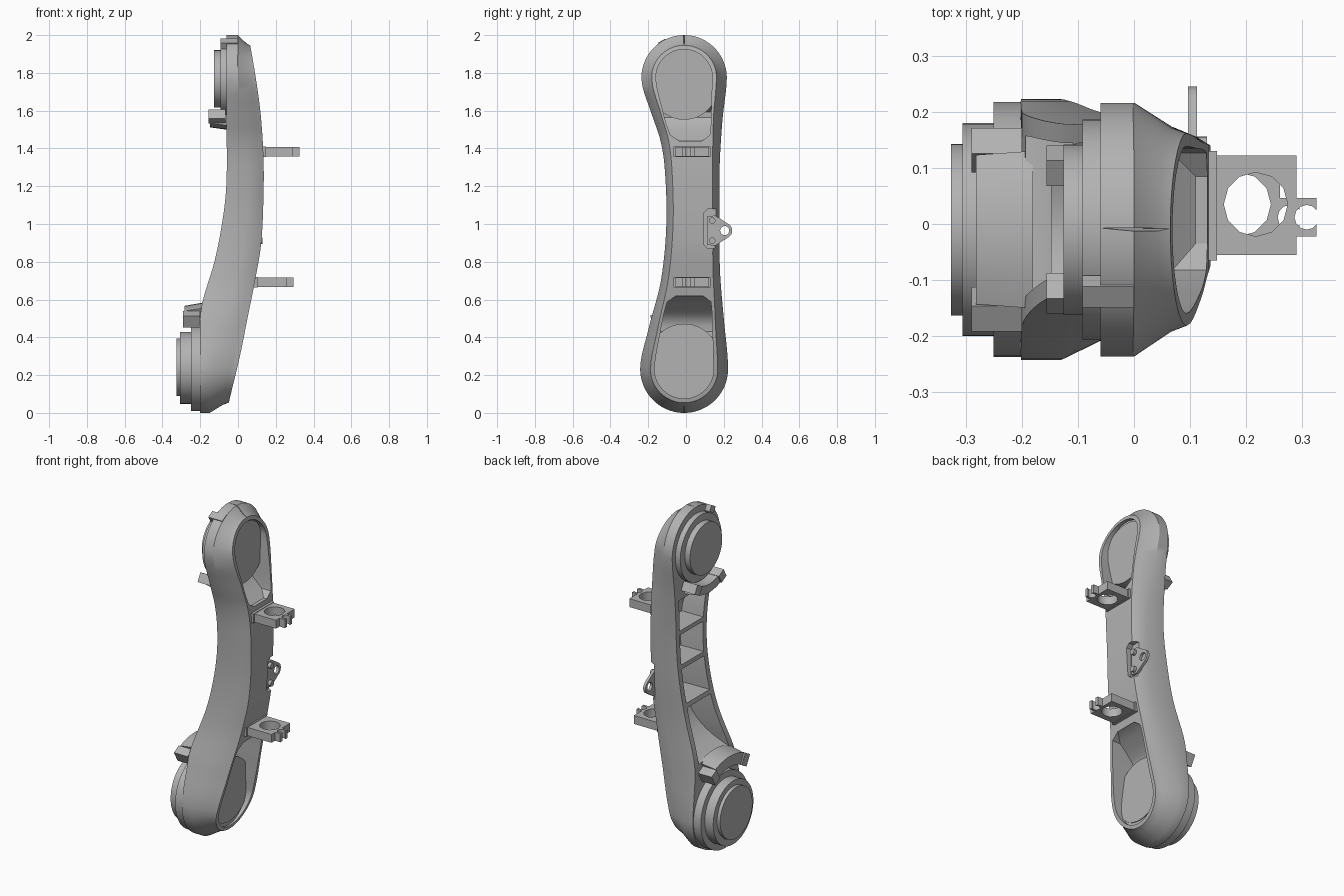
import bpy, bmesh, math
from mathutils import Matrix, Vector

if "Cube" in bpy.data.objects:
    bpy.data.objects.remove(bpy.data.objects["Cube"])

grey = bpy.data.materials.new("cast metal grey")
grey.use_nodes = True
color = (0.45, 0.45, 0.45, 1)
grey.diffuse_color = color
grey.node_tree.nodes["Principled BSDF"].inputs["Base Color"].default_value = color

Z_LOW, Z_HIGH = 0.2325, 1.774      # axes of the two joints
R_LOW, R_HIGH = 0.2325, 0.226
Y_MID = -0.01


def curve(*pts):
    """Smooth function through (z, value) points."""
    def slope(i):
        a, b = pts[max(i - 1, 0)], pts[min(i + 1, len(pts) - 1)]
        return (b[1] - a[1]) / (b[0] - a[0])

    def f(z):
        z = min(max(z, pts[0][0]), pts[-1][0])
        i = max(k for k in range(len(pts) - 1) if pts[k][0] <= z)
        (z0, v0), (z1, v1) = pts[i], pts[i + 1]
        h = z1 - z0
        t = (z - z0) / h
        u = 1 - t
        return (v0 * (1 + 2 * t) * u * u + slope(i) * h * t * u * u
                + v1 * (1 + 2 * u) * t * t - slope(i + 1) * h * u * t * t)
    return f


side_low = curve((0.02, -0.2), (Z_LOW, -0.2425), (0.45, -0.197), (0.7, -0.133), (1, -0.104),
                 (1.3, -0.113), (1.45, -0.137), (1.58, -0.181), (Z_HIGH, -0.236), (2, -0.185))
side_high = curve((0, 0.2), (Z_LOW, 0.2225), (0.5, 0.2), (0.75, 0.18), (1, 0.178),
                  (1.3, 0.178), (1.55, 0.193), (Z_HIGH, 0.216), (2, 0.2))
x_back = curve((0, -0.2), (0.5, -0.2), (0.6, -0.185), (0.8, -0.125), (1, -0.085),
               (1.2, -0.062), (1.5, -0.06), (2, -0.06))
x_mid = curve((0, -0.15), (0.24, -0.13), (0.4, -0.09), (0.8, 0.015), (1.2, 0.06),
              (1.6, 0.02), (1.78, 0), (2, 0))
x_face = curve((0, -0.06), (0.07, -0.045), (0.3, 0.01), (0.5, 0.05), (0.7, 0.09), (0.9, 0.123),
               (1.2, 0.136), (1.4, 0.133), (1.6, 0.118), (1.8, 0.09), (2, 0.055))
chamfer = curve((0, 0.043), (0.3, 0.043), (0.7, 0.024), (1.3, 0.024), (1.7, 0.043), (2, 0.043))
face_edge = curve((0, 0.054), (0.3, 0.054), (0.7, 0.038), (1.3, 0.038), (1.7, 0.054), (2, 0.054))


def outline(s, inset):
    """Arm silhouette: s below 0 is the low round end, above 1 the high one."""
    if 0 <= s <= 1:
        z = Z_LOW + s * (Z_HIGH - Z_LOW)
        return z, side_low(z) + inset, side_high(z) - inset
    a = (-s if s < 0 else s - 1) * math.pi / 2
    r = (R_LOW if s < 0 else R_HIGH) - inset
    z = Z_LOW - r * math.sin(a) if s < 0 else Z_HIGH + r * math.sin(a)
    return z, Y_MID - r * math.cos(a), Y_MID + r * math.cos(a)


def span(z):
    return (z - Z_LOW) / (Z_HIGH - Z_LOW)


def finish(name, bm):
    bmesh.ops.recalc_face_normals(bm, faces=bm.faces)
    mesh = bpy.data.meshes.new(name)
    bm.to_mesh(mesh)
    bm.free()
    mesh.materials.append(grey)
    ob = bpy.data.objects.new(name, mesh)
    bpy.context.collection.objects.link(ob)
    return ob


def loft(name, s0, s1, rings, n=40):
    """Stack of cross-sections; rings are (inset function, x function) pairs."""
    bm, rows = bmesh.new(), []
    for k in range(n + 1):
        s = s0 + (s1 - s0) * k / n
        left, right = [], []
        for inset, fx in rings:
            z, ya, yb = outline(s, inset(Z_LOW + s * (Z_HIGH - Z_LOW)))
            left.append(bm.verts.new((fx(z), ya, z)))
            right.append(bm.verts.new((fx(z), yb, z)))
        rows.append(left + right[::-1])
    m = len(rows[0])
    for a, b in zip(rows, rows[1:]):
        for j in range(m):
            bm.faces.new((a[j], a[(j + 1) % m], b[(j + 1) % m], b[j]))
    bm.faces.new(rows[0])
    bm.faces.new(rows[-1])
    return finish(name, bm)


def prism(name, pts, lo, hi, axis="x"):
    bm = bmesh.new()
    place = (lambda p, h: (h, *p)) if axis == "x" else (lambda p, h: (*p, h))
    a, b = [[bm.verts.new(place(p, h)) for p in pts] for h in (lo, hi)]
    bm.faces.new(a)
    bm.faces.new(b)
    for i in range(len(pts)):
        j = (i + 1) % len(pts)
        bm.faces.new((a[i], a[j], b[j], b[i]))
    return finish(name, bm)


def rect(a0, a1, b0, b1):
    return [(a0, b0), (a1, b0), (a1, b1), (a0, b1)]


def arc(ca, cb, r, start=0, stop=360, n=48):
    full = stop - start == 360
    angles = [math.radians(start + (stop - start) * i / (n if full else n - 1)) for i in range(n)]
    return [(ca + r * math.cos(t), cb + r * math.sin(t)) for t in angles]


def cut(ob, *cutters):
    bpy.context.view_layer.objects.active = ob
    for c in cutters:
        mod = ob.modifiers.new("cut", "BOOLEAN")
        mod.operation, mod.solver, mod.object = "DIFFERENCE", "EXACT", c
        bpy.ops.object.modifier_apply(modifier=mod.name)
        bpy.data.objects.remove(c)


def flat(value):
    return lambda z: value


parts = []

# Main arm with rounded ends and chamfered outer face
arm = loft("arm_body", -0.992, 1.992,
           [(flat(0), x_back), (flat(0), x_mid),
            (chamfer, lambda z: 0.3 * x_mid(z) + 0.7 * x_face(z)), (face_edge, x_face)], 120)

# Outer openings over both joints, narrowing to rounded corners
low_floor = curve((0, -0.055), (0.37, -0.055), (0.39, -0.055), (0.42, -0.11), (0.45, -0.115),
                  (0.5, -0.1), (0.56, -0.03), (0.62, 0.07))
low_rim = curve((0.2, 0.076), (0.3, 0.076), (0.5, 0.062), (0.58, 0.06), (0.605, 0.068), (0.62, 0.1))
high_floor = curve((1.44, 0.11), (1.49, 0.045), (1.55, -0.015), (1.6, -0.015), (1.63, 0.047),
                   (1.65, 0.047), (2, 0.047))
high_rim = curve((1.44, 0.1), (1.455, 0.068), (1.48, 0.06), (1.57, 0.062), (1.72, 0.076), (2, 0.076))
cutters = [loft("low_opening", -0.98, span(0.62), [(low_rim, low_floor), (low_rim, flat(0.4))], 60),
           loft("high_opening", span(1.44), 1.98, [(high_rim, high_floor), (high_rim, flat(0.4))], 60)]

# Ribbed pockets on the inner side
pocket_floor = curve((0.56, -0.19), (0.62, -0.08), (0.7, 0), (0.8, 0.045), (0.9, 0.07),
                     (1.1, 0.08), (1.35, 0.08), (1.43, 0.05), (1.5, -0.045))
for z0, z1 in ((0.56, 0.87), (0.895, 1.09), (1.115, 1.29), (1.315, 1.5)):
    cutters.append(loft("pocket", span(z0), span(z1), [(flat(0.022), flat(-0.6)), (flat(0.038), pocket_floor)], 16))

# Notch for the side lug
cutters.append(prism("notch", [(0.3, 0.87), (0.3, 1.08), (0.115, 1.08), (0.095, 1.06),
                               (0.095, 0.89), (0.115, 0.87)], 0.1, 0.3))
cut(arm, *cutters)
parts.append(arm)

# Stepped joint discs: centre height, x start, x end, radius
for name, z, x0, x1, r in (("high_hub", 1.732, -0.05, 0.052, 0.18), ("high_flange", 1.765, -0.092, -0.05, 0.196),
                           ("high_cap", 1.768, -0.126, -0.08, 0.152), ("low_hub", 0.285, -0.19, -0.05, 0.187),
                           ("low_flange", 0.237, -0.25, -0.19, 0.227), ("low_ring", 0.238, -0.306, -0.24, 0.19),
                           ("low_cap", 0.242, -0.326, -0.3, 0.153)):
    parts.append(prism(name, arc(Y_MID, z, r), x0, x1))


def stop_pad(name, z, up, r, thick, x_tip, x_root, flare):
    """Arched stop beside a joint, with a tab on each end."""
    bm, rows = bmesh.new(), []
    for k in range(7):
        a = math.radians(-24 + 8 * k)
        rows.append([bm.verts.new((x, Y_MID + q * math.sin(a), z + up * q * math.cos(a)))
                     for x, q in ((x_tip, r), (x_root, r), (x_root, r + thick + flare), (x_tip, r + thick))])
    for a, b in zip(rows, rows[1:]):
        for j in range(4):
            bm.faces.new((a[j], a[(j + 1) % 4], b[(j + 1) % 4], b[j]))
    bm.faces.new(rows[0])
    bm.faces.new(rows[-1])
    parts.append(finish(name, bm))
    for side, end in ((-1, "front"), (1, "rear")):
        a = math.radians(29 * side)
        out = Vector((math.sin(a), up * math.cos(a)))
        along = Vector((-out.y, out.x)) * 0.026
        mid = Vector((Y_MID, z))
        pts = [mid + out * (r - 0.005) - along, mid + out * (r + thick) - along,
               mid + out * (r + thick) + along, mid + out * (r - 0.005) + along]
        parts.append(prism(f"{name}_{end}_tab", [tuple(p) for p in pts], x_tip - 0.008, x_root - 0.02))


stop_pad("high_stop", 1.774, -1, 0.212, 0.05, -0.148, -0.045, 0.015)
stop_pad("low_stop", 0.24, 1, 0.262, 0.065, -0.282, -0.18, 0.018)

# Small key on the top of the high joint
key = prism("top_key", rect(-0.022, 0.022, -0.022, 0.016), -0.092, 0)
key.data.transform(Matrix.Translation((0, -0.122, 1.956)) @ Matrix.Rotation(math.radians(30), 4, "X"))
parts.append(key)

# Cable clips on the outer face
for name, dx, root, z in (("high_clip", 0, 0.11, 1.358), ("low_clip", -0.03, 0.08, 0.667)):
    shape = [(root, -0.055), (0.29 + dx, -0.055), (0.29 + dx, -0.022), (0.325 + dx, -0.022),
             (0.325 + dx, 0.046), (0.29 + dx, 0.046), (0.29 + dx, 0.122), (root, 0.122)]
    clip = prism(name, shape, z, z + 0.05, "z")
    cut(clip, prism("hole", arc(0.217 + dx, 0.035, 0.057, n=12), z - 0.1, z + 0.2, "z"),
        prism("slot", arc(0.308 + dx, 0.012, 0.022, n=12), z - 0.1, z + 0.2, "z"),
        prism("mouth", rect(0.31 + dx, 0.4, 0, 0.025), z - 0.1, z + 0.2, "z"))
    parts.append(clip)
    foot = x_face(z + 0.025)
    parts.append(prism(name + "_foot", rect(foot - 0.03, foot + 0.014, -0.065, 0.13), z - 0.003, z + 0.053, "z"))

# Side lug with eye and bolts
lug = prism("side_lug", [(0.112, 0.89), (0.155, 0.885)] + arc(0.205, 0.965, 0.04, -60, 60, 12)
            + [(0.155, 1.045), (0.112, 1.04)], 0.096, 0.112)
cut(lug, prism("eye", arc(0.205, 0.965, 0.024, n=20), 0, 0.3))
parts.append(lug)
for z, end in ((0.912, "low"), (1.018, "high")):
    parts.append(prism(end + "_lug_bolt", arc(0.139, z, 0.017, n=16), 0.1, 0.13))

# Smooth shading with sharp edges kept
bpy.ops.object.select_all(action="DESELECT")
for ob in parts:
    ob.select_set(True)
bpy.context.view_layer.objects.active = arm
bpy.ops.object.shade_smooth_by_angle(angle=math.radians(32))
